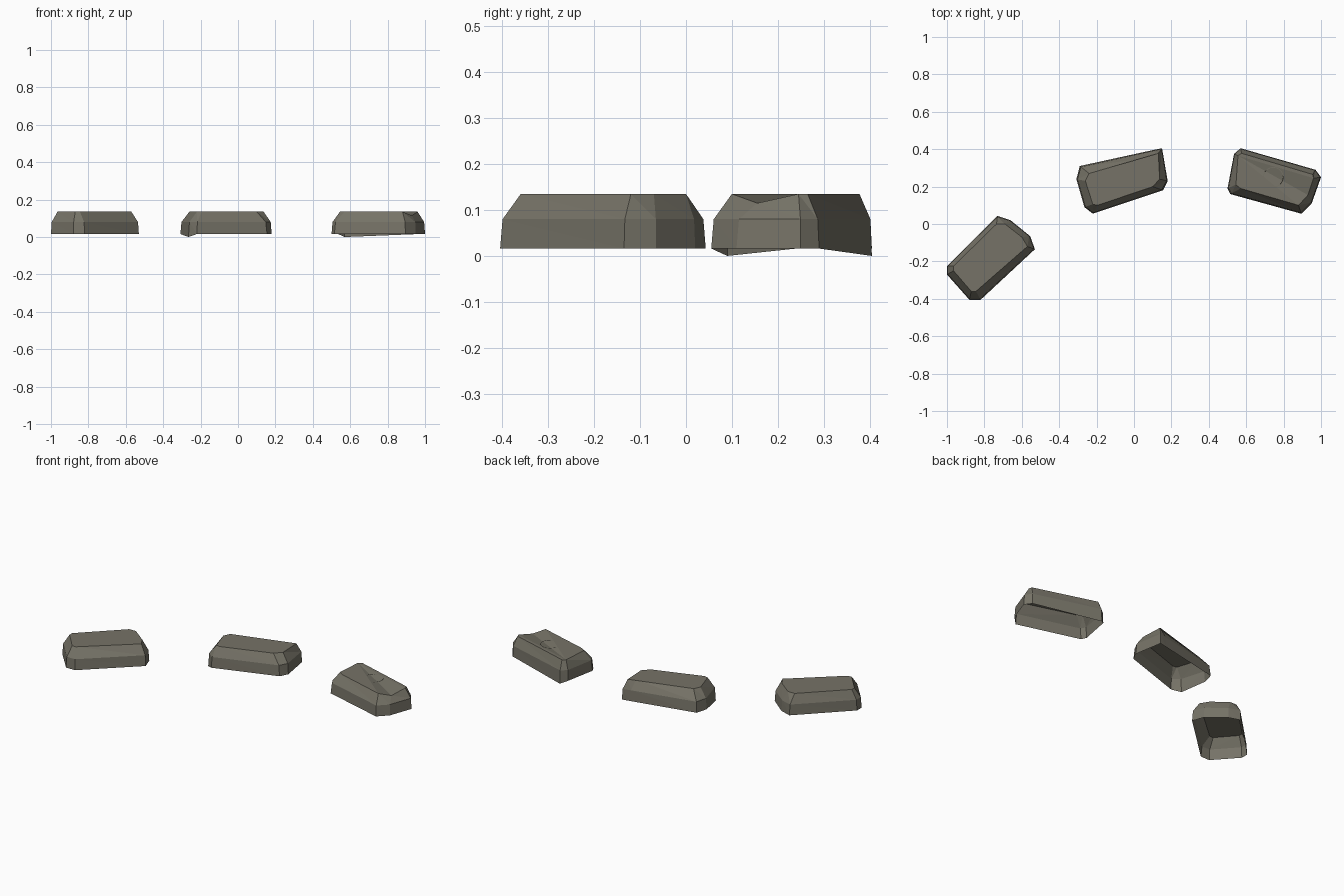
import bpy, bmesh
from math import cos, sin, tau, pi

if "Cube" in bpy.data.objects:
    bpy.data.objects.remove(bpy.data.objects["Cube"])

mat = bpy.data.materials.new("stone")
mat.diffuse_color = (0.18, 0.17, 0.135, 1)
mat.use_nodes = True
mat.node_tree.nodes["Principled BSDF"].inputs["Base Color"].default_value = mat.diffuse_color

Z_BOT, Z_MID, Z_TOP = 0.016, 0.08, 0.135


def finish(bm, name):
    mesh = bpy.data.meshes.new(name)
    bm.to_mesh(mesh)
    bm.free()
    mesh.materials.append(mat)
    ob = bpy.data.objects.new(name, mesh)
    bpy.context.collection.objects.link(ob)


# Hollow chipped stone: base, shoulder and top rings, open underneath
def stone(name, outer, top, dips=(), chips=()):
    bm = bmesh.new()
    n = len(outer)
    dips, chips = dict(dips), dict(chips)
    base = [bm.verts.new((x, y, dips.get(i, Z_BOT))) for i, (x, y) in enumerate(outer)]
    mid = [bm.verts.new((x * 0.88 + u * 0.12, y * 0.88 + v * 0.12, Z_MID))
           for (x, y), (u, v) in zip(outer, top)]
    cap = [bm.verts.new((x, y, chips.get(i, Z_TOP))) for i, (x, y) in enumerate(top)]
    for lo, hi in ((base, mid), (mid, cap)):
        for i in range(n):
            j = (i + 1) % n
            bm.faces.new((lo[i], hi[i], hi[j]))
            bm.faces.new((lo[i], hi[j], lo[j]))
    fan = cap[1:] + cap[:1]
    for k in range(1, n - 1):
        bm.faces.new((fan[0], fan[k], fan[k + 1]))
    bmesh.ops.recalc_face_normals(bm, faces=bm.faces)
    if sum(f.normal.z * f.calc_area() for f in bm.faces) < 0:
        bmesh.ops.reverse_faces(bm, faces=bm.faces)
    finish(bm, name)


# Thin carved ring on the top face, optionally with crossed strokes
def carving(name, cx, cy, r, strokes=0, seg=20):
    bm = bmesh.new()
    z = Z_TOP + 0.001
    rings = [[bm.verts.new((cx + q * cos(tau * i / seg), cy + q * sin(tau * i / seg), z))
              for i in range(seg)] for q in (r - 0.004, r)]
    for i in range(seg):
        j = (i + 1) % seg
        bm.faces.new((rings[0][i], rings[1][i], rings[1][j], rings[0][j]))
    for s in range(strokes):
        a = 0.25 + s * pi / 2
        d, w = (cos(a) * r * 0.6, sin(a) * r * 0.6), (-sin(a) * 0.002, cos(a) * 0.002)
        bm.faces.new([bm.verts.new((cx + p * d[0] + q * w[0], cy + p * d[1] + q * w[1], z))
                      for p, q in ((-1, -1), (1, -1), (1, 1), (-1, 1))])
    finish(bm, name)


stone("left_stone",
      [(-1, -.27), (-1, -.225), (-.73, .043), (-.66, .02), (-.555, -.065),
       (-.53, -.135), (-.82, -.405), (-.88, -.405)],
      [(-.965, -.25), (-.965, -.225), (-.735, .0), (-.69, -.0), (-.60, -.07),
       (-.57, -.12), (-.845, -.36), (-.87, -.36)])

stone("middle_stone",
      [(-.308, .24), (-.29, .31), (.10, .395), (.15, .405), (.18, .23),
       (.155, .18), (-.22, .055), (-.265, .09)],
      [(-.26, .23), (-.24, .27), (.09, .355), (.13, .378), (.137, .24),
       (.10, .20), (-.195, .10), (-.22, .105)],
      dips=[(7, 0.0)])

stone("right_stone",
      [(.50, .19), (.535, .375), (.57, .405), (.97, .29), (1, .25),
       (.95, .11), (.895, .055), (.515, .16)],
      [(.545, .21), (.556, .365), (.575, .378), (.955, .265), (.96, .245),
       (.93, .155), (.88, .10), (.57, .19)],
      dips=[(2, 0.0)], chips=[(5, 0.115)])

carving("left_carving", -.785, -.175, .042)
carving("middle_carving", -.07, .24, .055, strokes=2)
carving("right_carving", .745, .25, .055)
